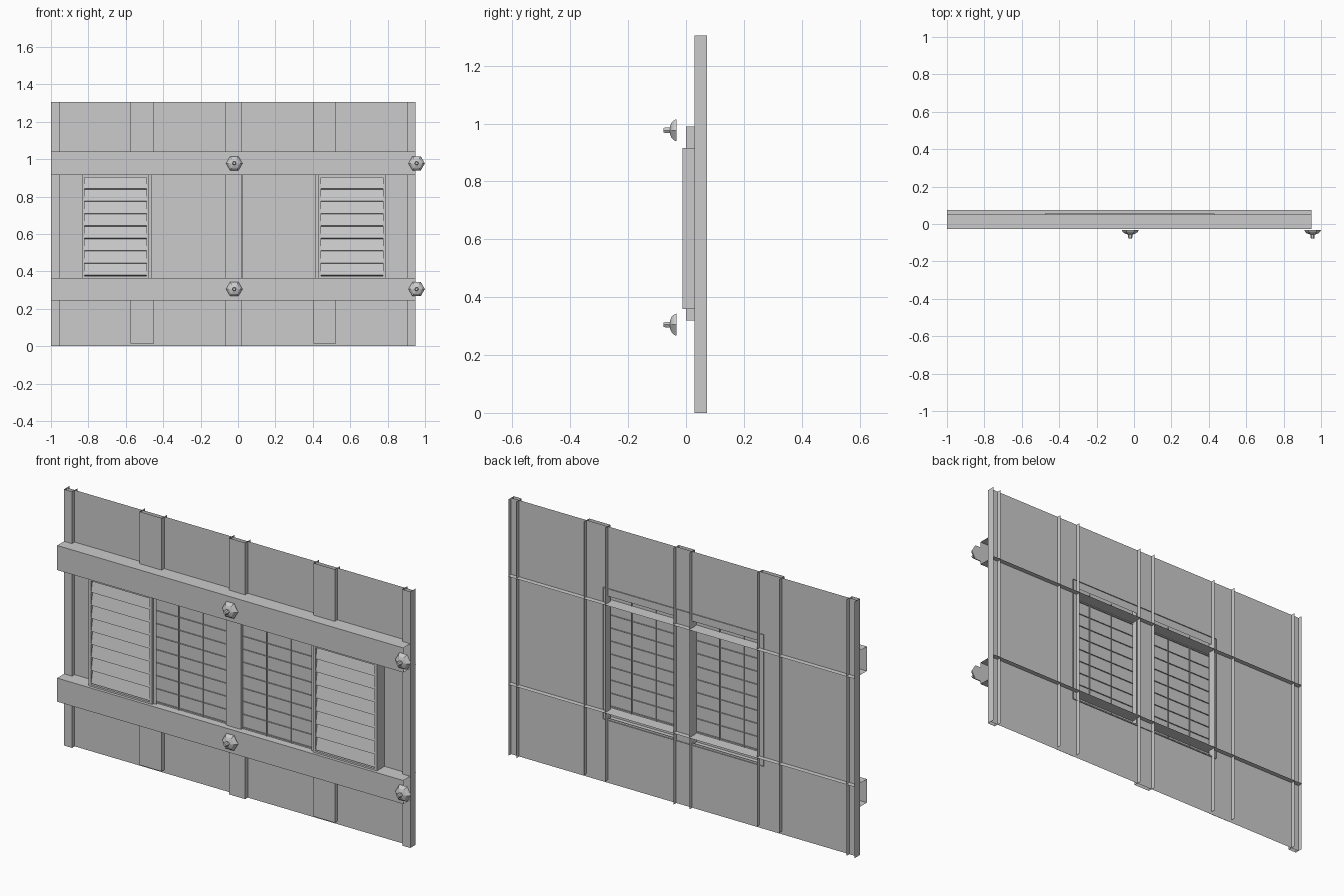
import bpy, bmesh, math

if "Cube" in bpy.data.objects:
    bpy.data.objects.remove(bpy.data.objects["Cube"])

CX = -0.0225          # symmetry line of the wall
Z0, Z1 = 0.365, 0.915 # inner edges of the two rails


def mesh_object(name, quads):
    """One object out of flat quads / polygons."""
    bm = bmesh.new()
    for q in quads:
        bm.faces.new([bm.verts.new(p) for p in q])
    bmesh.ops.remove_doubles(bm, verts=bm.verts, dist=0.0001)
    me = bpy.data.meshes.new(name)
    bm.to_mesh(me)
    bm.free()
    ob = bpy.data.objects.new(name, me)
    bpy.context.collection.objects.link(ob)
    return ob


def sweep_z(profile, z0, z1):
    """Open (x, y) profile extruded upward."""
    return [[(*a, z0), (*b, z0), (*b, z1), (*a, z1)] for a, b in zip(profile, profile[1:])]


def sweep_x(profile, x0, x1):
    """Open (y, z) profile extruded along x."""
    return [[(x0, *a), (x0, *b), (x1, *b), (x1, *a)] for a, b in zip(profile, profile[1:])]


def front(x0, x1, z0, z1, y):
    return [[(x0, y, z0), (x1, y, z0), (x1, y, z1), (x0, y, z1)]]


def tube(x0, x1, z0, z1, y0, y1):
    """Four side walls of a rectangular sleeve."""
    c = [(x0, z0), (x1, z0), (x1, z1), (x0, z1)]
    return [[(a[0], y0, a[1]), (b[0], y0, b[1]), (b[0], y1, b[1]), (a[0], y1, a[1])]
            for a, b in zip(c, c[1:] + c[:1])]


def ring(x0, x1, z0, z1, t, y):
    """Flat rectangular border of width t."""
    return (front(x0, x0 + t, z0, z1, y) + front(x1 - t, x1, z0, z1, y)
            + front(x0 + t, x1 - t, z0, z0 + t, y) + front(x0 + t, x1 - t, z1 - t, z1, y))


# wall sheet with two window openings
xs = [-1, -0.45, -0.07, 0.025, 0.405, 0.95]
zs = [0, 0.33, 0.95, 1.305]
quads = []
for i in range(5):
    for j in range(3):
        if not (j == 1 and i in (1, 3)):
            quads += front(xs[i], xs[i + 1], zs[j], zs[j + 1], 0.05)
mesh_object("wall_sheet", quads)

# upright channels, open at the back and passing through the sheet
for i, (a, b, z) in enumerate([(-1, -0.955, 0), (-0.575, -0.45, 0.015), (-0.07, 0.02, 0),
                               (0.405, 0.525, 0.015), (0.905, 0.95, 0)]):
    mesh_object(f"upright_channel_{i + 1}",
                sweep_z([(a, 0.072), (a, 0.029), (b, 0.029), (b, 0.072)], z, 1.305))

# horizontal rails, with the inner flange longer than the outer one
for name, inner, outer in [("upper_rail", Z1, 1.04), ("lower_rail", Z0, 0.245)]:
    mesh_object(name, sweep_x([(0.05, outer), (-0.027, outer), (-0.027, inner), (0.076, inner)],
                              -1, 0.95))

# window casing and centre mullion
mesh_object("window_casing", tube(-0.475, 0.43, 0.32, 0.99, 0, 0.055)
            + ring(-0.475, 0.43, 0.32, 0.99, 0.015, 0))
mesh_object("centre_mullion",
            sweep_z([(-0.068, 0.055), (-0.068, 0), (0.018, 0), (0.018, 0.055)], 0.32, 0.99))

pitch = 0.53 / 8
for side, s in (("left", -1), ("right", 1)):
    # pane with thin glazing bars on both faces
    a, b = sorted((CX + s * 0.043, CX + s * 0.4525))
    mesh_object(side + "_pane", front(a, b, 0.32, 0.99, 0.012))
    bars = []
    for k in range(9):
        z = 0.375 + k * pitch
        bars += sweep_x([(0.006, z), (0.018, z)], a, b)
    for k in (1, 2):
        x = a + (b - a) * k / 3
        bars += sweep_z([(x, 0.006), (x, 0.018)], 0.34, 0.97)
    mesh_object(side + "_glazing_bars", bars)

    # louvred shutter: frame, then sloping slats
    a, b = sorted((CX + s * 0.4525, CX + s * 0.8125))
    t = 0.014
    mesh_object(side + "_shutter_frame", tube(a, b, 0.36, Z1, -0.012, 0.05)
                + ring(a, b, 0.36, Z1, t, -0.012)
                + tube(a + t, b - t, 0.36 + t, Z1 - t, -0.012, 0.006))
    profile = []
    for k in range(8):
        z = 0.375 + k * pitch
        profile += [(0.004, z), (-0.009, z + 0.004), (0.004, z + pitch)]
    mesh_object(side + "_shutter_slats", sweep_x(profile, a + t, b - t))

# six-sided domed bolts with a short stud
dome = [(0.044, -0.033), (0.041, -0.041), (0.031, -0.050), (0.017, -0.055), (0.011, -0.056),
        (0.011, -0.072), (0.008, -0.078)]


def rim(r, y, cx, cz):
    return [(cx + r * math.cos(k * math.pi / 3), y, cz + r * math.sin(k * math.pi / 3))
            for k in range(6)]


n = 0
for cx in (-0.02, 0.955):
    for cz in (0.305, 0.977):
        n += 1
        rims = [rim(r, y, cx, cz) for r, y in dome]
        faces = [list(reversed(rims[0])), rims[-1]]
        for p, q in zip(rims, rims[1:]):
            faces += [[p[k], p[(k + 1) % 6], q[(k + 1) % 6], q[k]] for k in range(6)]
        mesh_object(f"bolt_{n}", faces)
